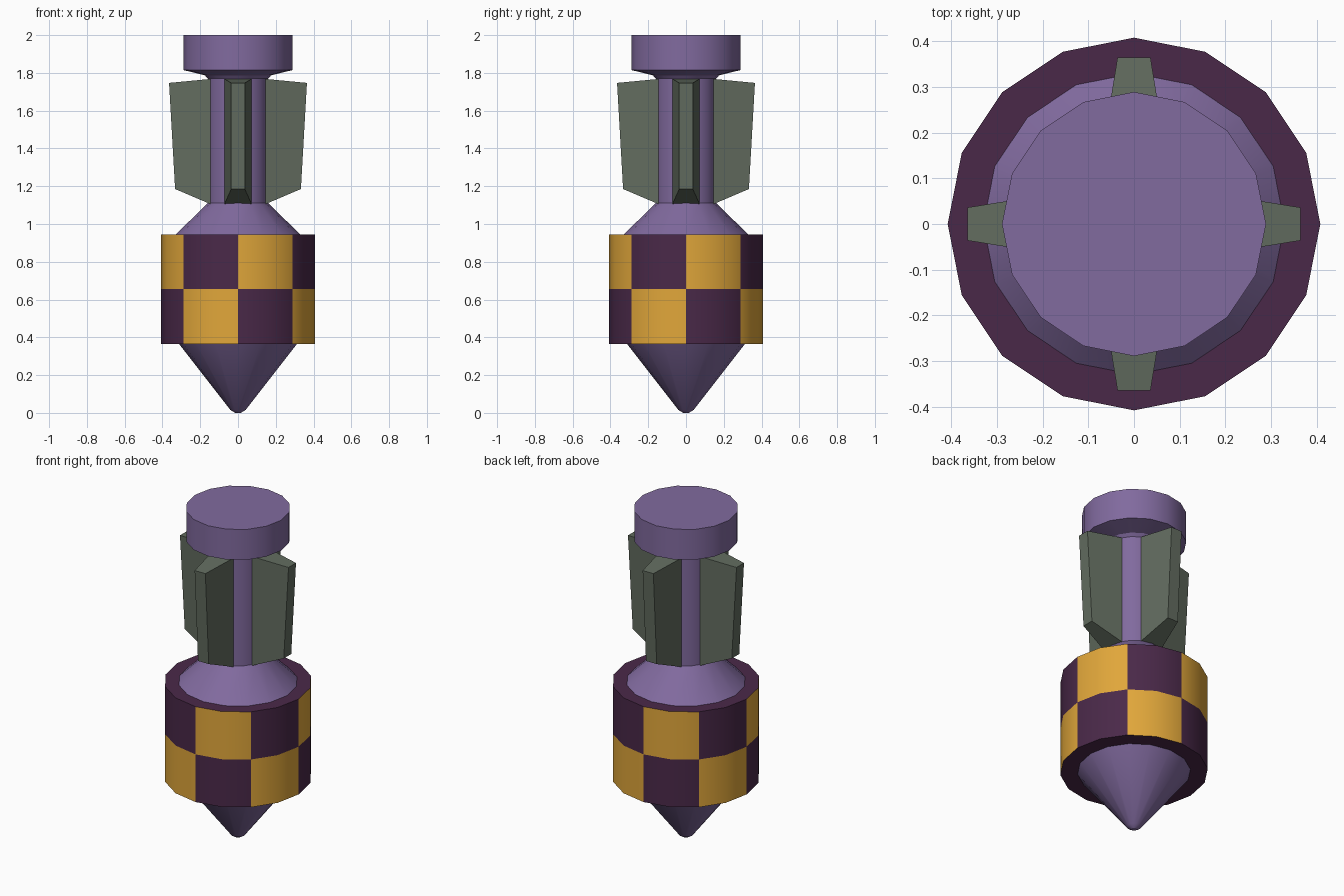
import bpy
import bmesh
from math import cos, sin, pi, atan2, floor
from mathutils import Matrix

if "Cube" in bpy.data.objects:
    bpy.data.objects.remove(bpy.data.objects["Cube"], do_unlink=True)

SIDES = 16


def material(name, rgb):
    mat = bpy.data.materials.new(name)
    mat.use_nodes = True
    color = (*rgb, 1)
    mat.diffuse_color = color
    mat.node_tree.nodes["Principled BSDF"].inputs["Base Color"].default_value = color
    return mat


purple = material("dusty purple", (0.22, 0.145, 0.345))
plum = material("dark plum", (0.068, 0.022, 0.066))
gold = material("gold", (0.75, 0.385, 0.043))
grey_green = material("grey green", (0.122, 0.15, 0.115))


def finish(name, bm, mats, smooth):
    bmesh.ops.recalc_face_normals(bm, faces=bm.faces)
    mesh = bpy.data.meshes.new(name)
    bm.to_mesh(mesh)
    bm.free()
    for mat in mats:
        mesh.materials.append(mat)
    obj = bpy.data.objects.new(name, mesh)
    bpy.context.collection.objects.link(obj)
    if smooth:
        bpy.ops.object.select_all(action="DESELECT")
        obj.select_set(True)
        bpy.context.view_layer.objects.active = obj
        bpy.ops.object.shade_smooth_by_angle(angle=pi / 6)
    return obj


def lathe(profile):
    """Closed solid of revolution from (radius, height) pairs."""
    bm = bmesh.new()
    rings = []
    for r, z in profile:
        angles = [2 * pi * i / SIDES for i in range(SIDES)]
        rings.append([bm.verts.new((r * cos(a), r * sin(a), z)) for a in angles])
    for low, high in zip(rings, rings[1:]):
        for i in range(SIDES):
            j = (i + 1) % SIDES
            bm.faces.new((low[i], low[j], high[j], high[i]))
    bm.faces.new(rings[0])
    bm.faces.new(rings[-1])
    return bm


# Pointed body with shoulder, shaft and flared tail cap
body = lathe([(0.015, 0), (0.04, 0.015), (0.312, 0.365), (0.335, 0.40),
              (0.335, 0.94), (0.17, 1.10), (0.16, 1.11), (0.16, 1.77),
              (0.175, 1.787), (0.289, 1.815), (0.289, 2.0)])
finish("body", body, [purple], True)

# Checkered band: alternate every two sides and at mid height
MID = 0.655
band = lathe([(0.29, 0.365), (0.408, 0.365), (0.408, MID),
              (0.408, 0.945), (0.29, 0.945)])
band.normal_update()
for face in band.faces:
    c = face.calc_center_median()
    if abs(face.normal.z) < 0.5:
        cell = floor(atan2(c.y, c.x) / (pi / 4))
        face.material_index = (cell + (c.z > MID)) % 2
finish("checkered_band", band, [plum, gold], True)

# Four tapered tail fins: (reach, half width, height) at each corner of the side
FIN = [(0.145, 0.072, 1.105), (0.333, 0.036, 1.185),
       (0.365, 0.036, 1.747), (0.145, 0.072, 1.768)]
for k, side in enumerate(("left", "back", "right", "front")):
    fin = bmesh.new()
    a = [fin.verts.new((x, w, z)) for x, w, z in FIN]
    b = [fin.verts.new((x, -w, z)) for x, w, z in FIN]
    fin.faces.new(a)
    fin.faces.new(b)
    for i in range(4):
        j = (i + 1) % 4
        fin.faces.new((a[i], a[j], b[j], b[i]))
    bmesh.ops.transform(fin, matrix=Matrix.Rotation(k * pi / 2, 4, "Z"), verts=fin.verts)
    finish(side + "_fin", fin, [grey_green], False)
